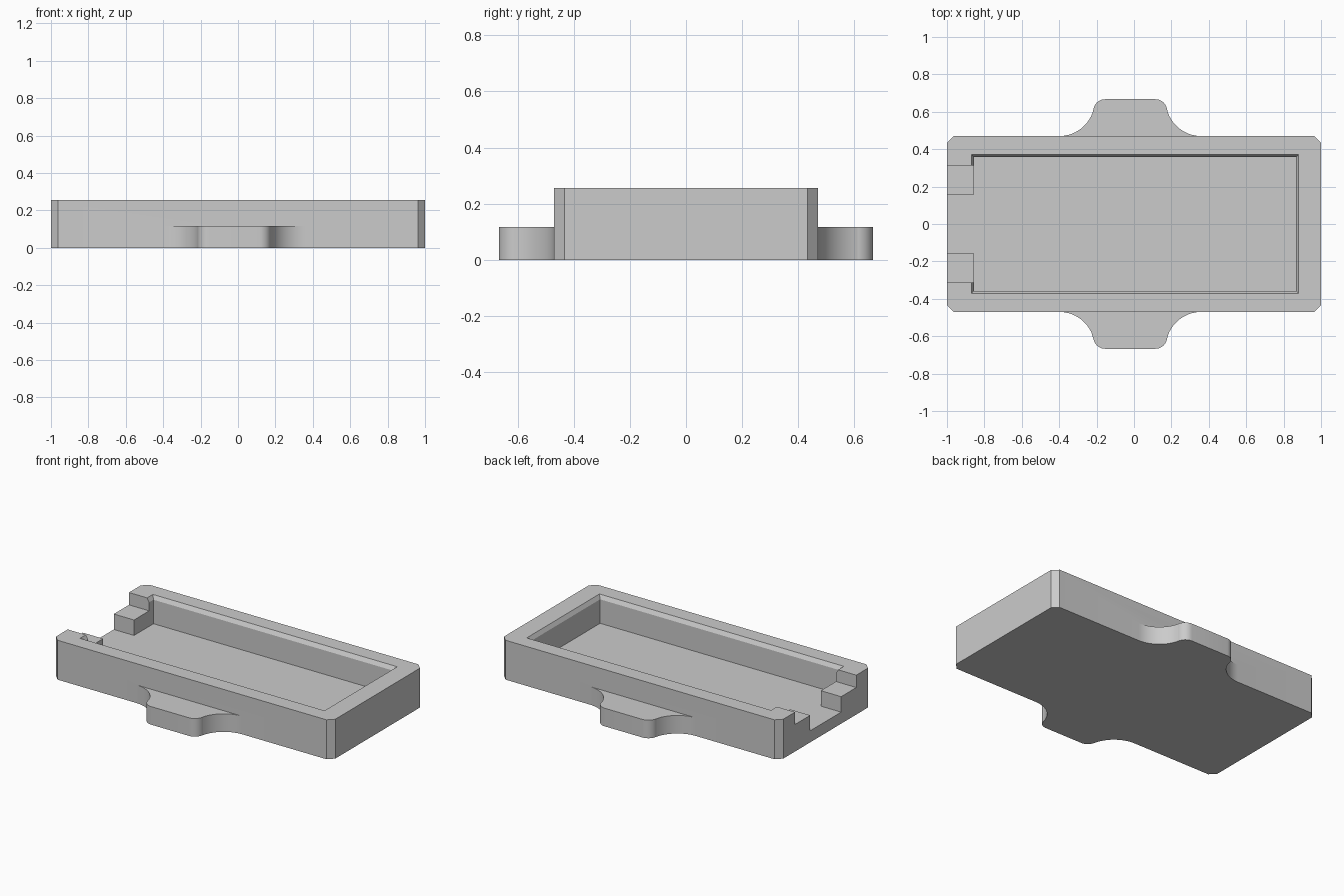
import bpy, bmesh, math

cube = bpy.data.objects.get("Cube")
if cube:
    bpy.data.objects.remove(cube, do_unlink=True)

grey = bpy.data.materials.new("plain grey")
grey.use_nodes = True
colour = (0.6, 0.6, 0.6, 1)
grey.diffuse_color = colour
grey.node_tree.nodes["Principled BSDF"].inputs["Base Color"].default_value = colour

WIDTH, DEPTH, HEIGHT = 1.0, 0.47, 0.255
CORNER = 0.037
FLOOR, STEP, TAB_TOP = 0.075, 0.175, 0.117


def loft(name, lower, upper, z0, z1):
    """Solid between two matching outlines at heights z0 and z1."""
    bm = bmesh.new()
    a = [bm.verts.new((x, y, z0)) for x, y in lower]
    b = [bm.verts.new((x, y, z1)) for x, y in upper]
    n = len(a)
    bm.faces.new(a)
    bm.faces.new(b)
    for i in range(n):
        j = (i + 1) % n
        bm.faces.new((a[i], a[j], b[j], b[i]))
    bmesh.ops.recalc_face_normals(bm, faces=bm.faces)
    mesh = bpy.data.meshes.new(name)
    bm.to_mesh(mesh)
    bm.free()
    mesh.materials.append(grey)
    obj = bpy.data.objects.new(name, mesh)
    bpy.context.collection.objects.link(obj)
    return obj


def rect(x0, x1, y0, y1):
    return [(x0, y0), (x1, y0), (x1, y1), (x0, y1)]


def arc(cx, cy, r, start, end, steps):
    angles = [math.radians(start + (end - start) * i / steps) for i in range(steps + 1)]
    return [(cx + r * math.cos(t), cy + r * math.sin(t)) for t in angles]


def combine(target, other, operation):
    """Apply a boolean, then discard the helper."""
    mod = target.modifiers.new(other.name, 'BOOLEAN')
    mod.operation = operation
    mod.solver = 'EXACT'
    mod.object = other
    bpy.context.view_layer.objects.active = target
    bpy.ops.object.modifier_apply(modifier=mod.name)
    bpy.data.objects.remove(other, do_unlink=True)


# Tray block with clipped vertical corners
quarter = [(WIDTH, DEPTH - CORNER), (WIDTH - CORNER, DEPTH)]
half = quarter + [(-x, y) for x, y in reversed(quarter)]
outline = half + [(-x, -y) for x, y in half]
tray = loft("tray", outline, outline, 0, HEIGHT)

# Flared finger tabs, one on each long side
flare = arc(0.38, 0.66, 0.19, 270, 195, 14) + arc(0.135, 0.605, 0.062, 0, 90, 10)
profile = [(0.38, 0.44)] + flare
profile += [(-x, y) for x, y in reversed(profile)]
for side in (1, -1):
    shape = [(x - 0.02, y * side) for x, y in profile]
    combine(tray, loft("side_tab", shape, shape, 0, TAB_TOP), 'UNION')

# Cavity with a bevelled rim
X0, X1, Y, RIM, DROP = -0.855, 0.865, 0.357, 0.015, 0.025
well = rect(X0, X1, -Y, Y)
rim = rect(X0 - RIM, X1 + RIM, -Y - RIM, Y + RIM)
combine(tray, loft("cavity_cutter", well, well, FLOOR, 0.4), 'DIFFERENCE')
# The bevel is extended above the top so no cutter face lies on it
rim_high = rect(X0 - 2 * RIM, X1 + 2 * RIM, -Y - 2 * RIM, Y + 2 * RIM)
combine(tray, loft("rim_cutter", well, rim_high, HEIGHT - DROP, HEIGHT + DROP), 'DIFFERENCE')

# Stepped opening through one end wall
for name, reach, bottom in (("step_cutter", 0.313, STEP), ("gate_cutter", 0.158, FLOOR)):
    gap = rect(-1.1, X0 + (0.0 if bottom == STEP else 0.05), -reach, reach)
    combine(tray, loft(name, gap, gap, bottom, 0.4), 'DIFFERENCE')

# Smooth the tab curves only
bpy.ops.object.select_all(action='DESELECT')
tray.select_set(True)
bpy.context.view_layer.objects.active = tray
bpy.ops.object.shade_smooth_by_angle(angle=math.radians(25))
